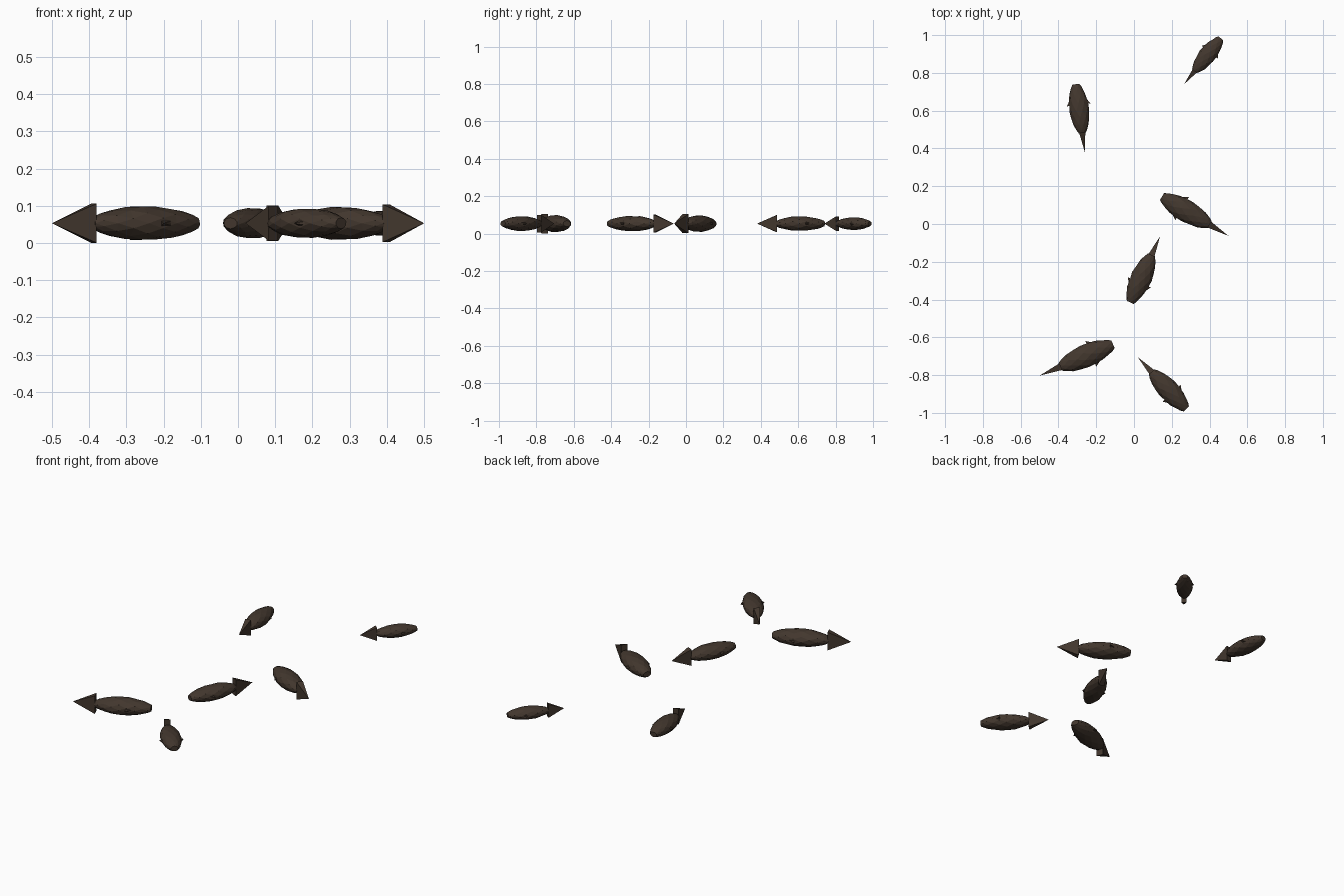
import bpy, bmesh, math, random
from mathutils import Matrix, Vector

if "Cube" in bpy.data.objects:
    bpy.data.objects.remove(bpy.data.objects["Cube"])

random.seed(4)
Z = 0.053
mat = bpy.data.materials.new("dark_brown")
mat.diffuse_color = (0.055, 0.038, 0.027, 1)
mat.use_nodes = True
mat.node_tree.nodes["Principled BSDF"].inputs["Base Color"].default_value = mat.diffuse_color

# tail tip and nose of each fish, seen from above
FISH = [((-0.26, 0.38), (-0.308, 0.74)), ((0.265, 0.74), (0.46, 0.983)),
        ((0.5, -0.063), (0.148, 0.145)), ((0.138, -0.065), (-0.02, -0.415)),
        ((-0.5, -0.803), (-0.111, -0.637)), ((0.02, -0.705), (0.277, -0.979))]

# body stations: distance along the fish (tail tip 0, nose 1), girth
STATIONS = [(0.28, 0.34), (0.33, 0.56), (0.41, 0.77), (0.51, 0.93), (0.61, 1.0),
            (0.71, 0.98), (0.81, 0.87), (0.9, 0.7), (0.96, 0.52), (1.0, 0.36)]
SIDES, HALF_W, HALF_H = 10, 0.146, 0.108


def finish(name, bm, matrix):
    bmesh.ops.recalc_face_normals(bm, faces=bm.faces)
    bm.transform(matrix)
    mesh = bpy.data.meshes.new(name)
    bm.to_mesh(mesh)
    bm.free()
    mesh.materials.append(mat)
    bpy.context.collection.objects.link(bpy.data.objects.new(name, mesh))


def body(matrix):
    bm = bmesh.new()
    rings = []
    for i, (x, g) in enumerate(STATIONS):
        ring = []
        for k in range(SIDES):
            a = 2 * math.pi * (k + 0.5 * (i % 2)) / SIDES
            r = g * random.uniform(0.97, 1.03)
            ring.append(bm.verts.new((x, r * HALF_W * math.cos(a), r * HALF_H * math.sin(a))))
        rings.append(ring)
    for i, (p, q) in enumerate(zip(rings, rings[1:])):
        for k in range(SIDES):
            n = (k + 1) % SIDES
            if i % 2 == 0:
                bm.faces.new((p[k], p[n], q[k]))
                bm.faces.new((p[n], q[n], q[k]))
            else:
                bm.faces.new((p[k], q[n], q[k]))
                bm.faces.new((p[k], p[n], q[n]))
    bm.faces.new(rings[0])
    bm.faces.new(rings[-1])
    finish("fish_body", bm, matrix)


def pyramid(name, tip, base, matrix):
    bm = bmesh.new()
    b = [bm.verts.new(c) for c in base]
    t = bm.verts.new(tip)
    bm.faces.new(b)
    for k in range(4):
        bm.faces.new((b[k], b[(k + 1) % 4], t))
    finish(name, bm, matrix)


for tail, nose in FISH:
    tail, nose = Vector((*tail, Z)), Vector((*nose, Z))
    d = nose - tail
    m = (Matrix.Translation(tail) @ Matrix.Rotation(math.atan2(d.y, d.x), 4, 'Z')
         @ Matrix.Scale(d.length, 4))
    body(m)
    # upright tail fin, wide edge against the body
    pyramid("tail_fin", (0, 0, 0),
            [(0.29, y, z) for y, z in ((-.045, -.124), (.045, -.124), (.045, .124), (-.045, .124))], m)
    # small swept side fins
    for s in (-1, 1):
        pyramid("side_fin", (0.695, s * 0.175, 0),
                [(0.7, s * .12, -.022), (0.81, s * .1, -.022),
                 (0.81, s * .1, .022), (0.7, s * .12, .022)], m)
